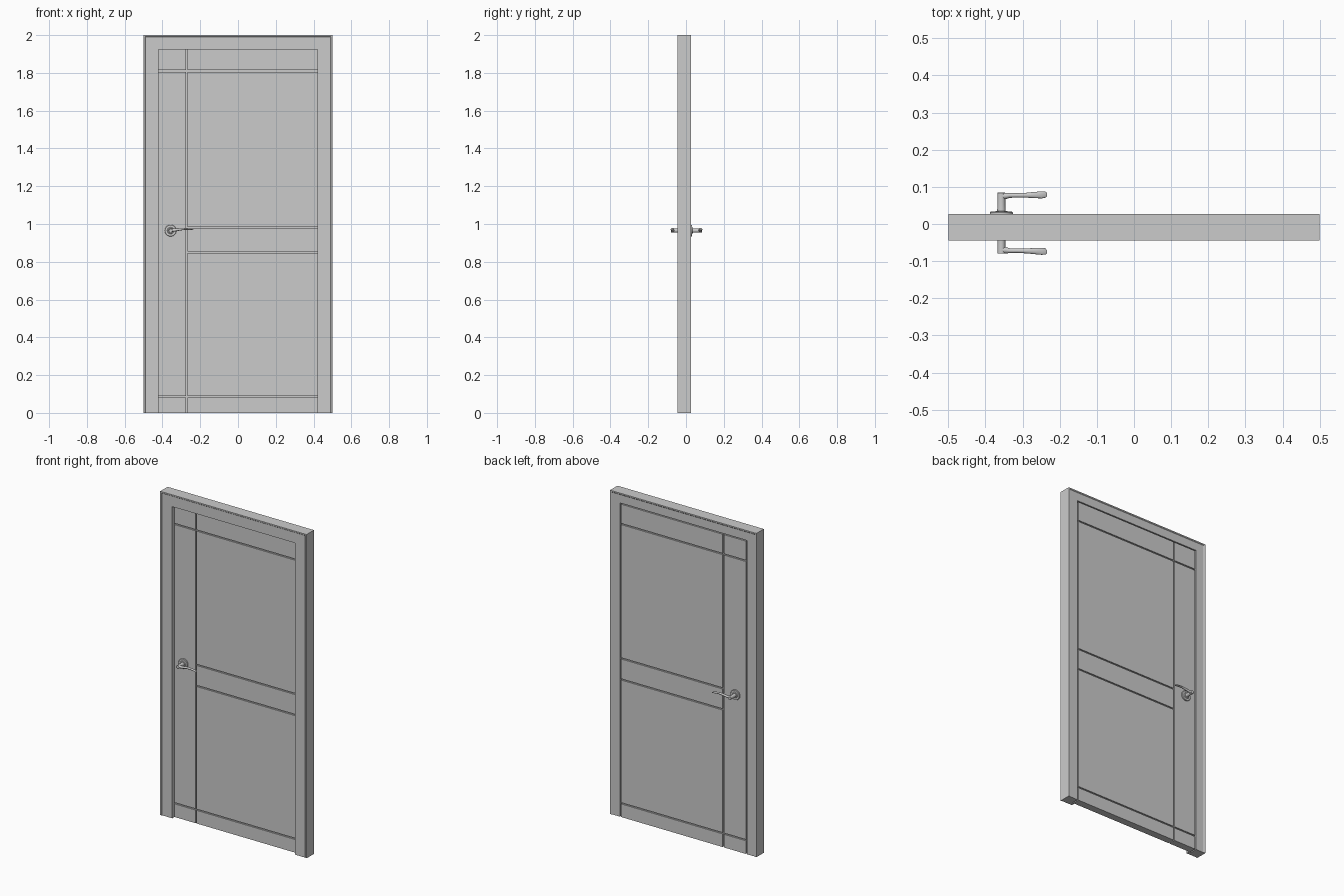
import bpy, bmesh, math

if "Cube" in bpy.data.objects:
    bpy.data.objects.remove(bpy.data.objects["Cube"])

FRONT, BACK = -0.02, 0.025      # leaf faces
MID = (FRONT + BACK) / 2


def finish(name, bm, smooth=False):
    bmesh.ops.recalc_face_normals(bm, faces=bm.faces)
    me = bpy.data.meshes.new(name)
    bm.to_mesh(me)
    bm.free()
    ob = bpy.data.objects.new(name, me)
    bpy.context.collection.objects.link(ob)
    if smooth:
        bpy.ops.object.select_all(action='DESELECT')
        ob.select_set(True)
        bpy.context.view_layer.objects.active = ob
        bpy.ops.object.shade_smooth_by_angle(angle=math.radians(40))
    return ob


def box(bm, x0, x1, y0, y1, z0, z1):
    vs = bmesh.ops.create_cube(bm, size=1)['verts']
    for v in vs:
        v.co = (x1 if v.co.x > 0 else x0, y1 if v.co.y > 0 else y0, z1 if v.co.z > 0 else z0)


def loft(bm, rings):
    """Join equal-length closed rings of points and cap both ends."""
    loops = [[bm.verts.new(p) for p in r] for r in rings]
    n = len(loops[0])
    for a, b in zip(loops, loops[1:]):
        for i in range(n):
            j = (i + 1) % n
            bm.faces.new((a[i], a[j], b[j], b[i]))
    bm.faces.new(loops[0])
    bm.faces.new(loops[-1])


# Door frame: stepped profile (inset, y) swept up, across and down
profile = [(0, -0.045), (0.008, -0.045), (0.011, -0.042), (0.08, -0.042), (0.08, FRONT),
           (0.066, FRONT), (0.066, 0.025), (0.011, 0.025), (0.008, 0.027), (0, 0.027)]
TOP = 0.075 / 0.08
bm = bmesh.new()
loft(bm, [[(-0.5 + d, y, 0) for d, y in profile],
          [(-0.5 + d, y, 2 - d * TOP) for d, y in profile],
          [(0.5 - d, y, 2 - d * TOP) for d, y in profile],
          [(0.5 - d, y, 0) for d, y in profile]])
finish("door_frame", bm)

# Door leaf: core slab with face panels on both sides, gaps form the grooves
EDGE, HEAD, GAP, DEPTH = 0.427, 1.932, 0.004, 0.008
bm = bmesh.new()
box(bm, -EDGE, EDGE, FRONT + DEPTH, BACK - DEPTH, 0, HEAD)
finish("door_core", bm)


def panels(name, y0, y1):
    bm = bmesh.new()
    columns = [(-EDGE, -0.272 - GAP, [0.085, 1.81]),
               (-0.272 + GAP, EDGE, [0.085, 0.85, 0.98, 1.81])]
    for x0, x1, cuts in columns:
        lows = [0] + [c + GAP for c in cuts]
        highs = [c - GAP for c in cuts] + [HEAD]
        for z0, z1 in zip(lows, highs):
            box(bm, x0, x1, y0, y1, z0, z1)
    finish(name, bm)


panels("front_panels", FRONT, FRONT + DEPTH)
panels("back_panels", BACK - DEPTH, BACK)

# Handles: rosette, neck and waved lever on each side
HX, HZ, N = -0.357, 0.965, 24
ANG = [2 * math.pi * i / N for i in range(N)]


def handle(side, s):
    def ring_y(dist, r):            # circle around the spindle axis
        return [(HX + r * math.cos(a), MID + s * dist, HZ + r * math.sin(a)) for a in ANG]

    bm = bmesh.new()
    loft(bm, [ring_y(0.0225, 0.031), ring_y(0.0285, 0.031), ring_y(0.0305, 0.029),
              ring_y(0.0305, 0.018), ring_y(0.033, 0.015), ring_y(0.033, 0.011)])
    finish(side + "_rosette", bm, True)

    bm = bmesh.new()
    loft(bm, [ring_y(0.03, 0.0115), ring_y(0.05, 0.0105), ring_y(0.062, 0.0105),
              ring_y(0.0815, 0.0105), ring_y(0.0825, 0.0095)])
    finish(side + "_neck", bm, True)

    # lever stations: x, distance from leaf centre, z, half depth, half height
    stations = [(-0.357, 0.0725, 0.966, 0.009, 0.009), (-0.345, 0.073, 0.967, 0.0085, 0.0085),
                (-0.335, 0.0745, 0.968, 0.0065, 0.0075), (-0.315, 0.0745, 0.971, 0.006, 0.007),
                (-0.29, 0.075, 0.974, 0.0065, 0.006), (-0.265, 0.0755, 0.973, 0.0085, 0.0045),
                (-0.248, 0.076, 0.971, 0.0095, 0.003), (-0.238, 0.0765, 0.969, 0.008, 0.002),
                (-0.234, 0.077, 0.968, 0.004, 0.001)]
    bm = bmesh.new()
    loft(bm, [[(x, MID + s * (d + hy * math.cos(a)), z + hz * math.sin(a)) for a in ANG]
              for x, d, z, hy, hz in stations])
    finish(side + "_lever", bm, True)


handle("front", -1)
handle("back", 1)
